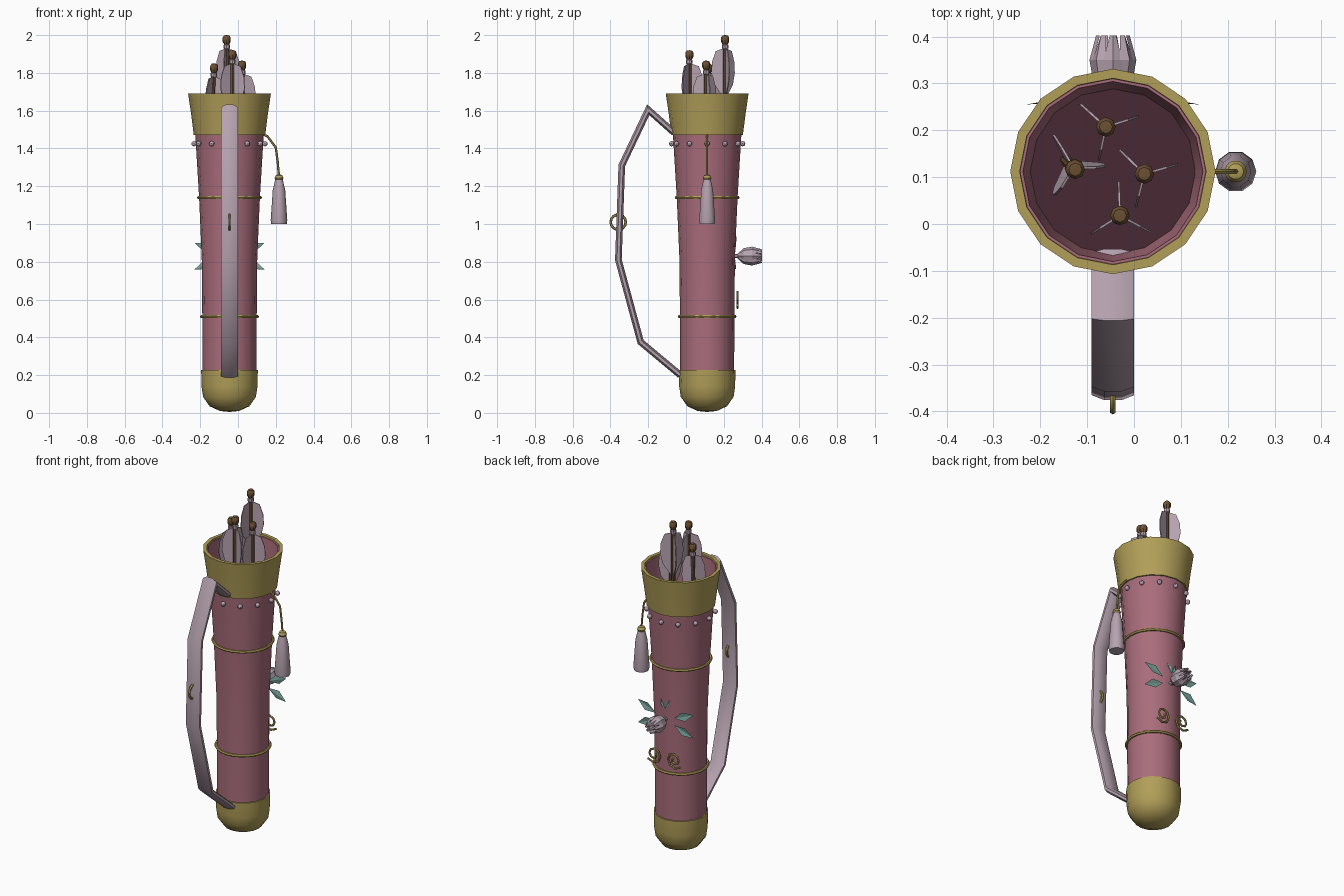
import bpy, bmesh, math
from mathutils import Vector, Matrix

if "Cube" in bpy.data.objects:
    bpy.data.objects.remove(bpy.data.objects["Cube"])

CX, CY = -0.045, 0.112          # quiver axis


def material(name, rgb):
    m = bpy.data.materials.new(name)
    m.diffuse_color = (*rgb, 1)
    m.use_nodes = True
    m.node_tree.nodes["Principled BSDF"].inputs["Base Color"].default_value = m.diffuse_color
    return m


PINK = material("dusty_pink", (0.40, 0.152, 0.20))
GOLD = material("antique_gold", (0.44, 0.345, 0.098))
LILAC = material("pale_lilac", (0.47, 0.365, 0.43))
TEAL = material("leaf_teal", (0.19, 0.376, 0.328))
DARK = material("dark_maroon", (0.065, 0.023, 0.034))
BROWN = material("wood_brown", (0.15, 0.08, 0.033))


def finish(name, bm, mat, smooth=40, recalc=True):
    if recalc:
        bmesh.ops.recalc_face_normals(bm, faces=bm.faces)
    me = bpy.data.meshes.new(name)
    bm.to_mesh(me)
    bm.free()
    me.materials.append(mat)
    ob = bpy.data.objects.new(name, me)
    bpy.context.collection.objects.link(ob)
    if smooth:
        bpy.ops.object.select_all(action='DESELECT')
        ob.select_set(True)
        bpy.context.view_layer.objects.active = ob
        bpy.ops.object.shade_smooth_by_angle(angle=math.radians(smooth))
    return ob


def lathe(name, profile, mat, sides=16, at=(CX, CY, 0), tilt=None):
    """Revolve (radius, z) points about a vertical axis."""
    bm = bmesh.new()
    rings = []
    for r, z in profile:
        if r == 0:
            rings.append([bm.verts.new((0, 0, z))])
        else:
            rings.append([bm.verts.new((r * math.cos(2 * math.pi * k / sides),
                                        r * math.sin(2 * math.pi * k / sides), z)) for k in range(sides)])
    for a, b in zip(rings, rings[1:]):
        for k in range(sides):
            j = (k + 1) % sides
            quad = [a[k % len(a)], a[j % len(a)], b[j % len(b)], b[k % len(b)]]
            bm.faces.new(list(dict.fromkeys(quad)))
    if tilt:
        bm.transform(tilt)
    bm.transform(Matrix.Translation(at))
    return finish(name, bm, mat)


def sweep(name, pts, normal, rn, rp, mat, sides=8, closed=False):
    """Sweep an ellipse along a planar path; rn is along the plane normal, rp in the plane."""
    bm = bmesh.new()
    pts, n = [Vector(p) for p in pts], Vector(normal)
    rings, N = [], len(pts)
    for i, p in enumerate(pts):
        a = pts[i - 1] if i or closed else p
        b = pts[(i + 1) % N] if i < N - 1 or closed else p
        d1, d2 = (p - a).normalized(), (b - p).normalized()
        t = (d1 + d2).normalized()
        side = n.cross(t) / max(0.6, t.dot(d1 if d1.length else d2))
        rings.append([bm.verts.new(p + n * rn * math.cos(q) + side * rp * math.sin(q))
                      for q in (2 * math.pi * (k + 0.5) / sides for k in range(sides))])
    for i in range(N if closed else N - 1):
        a, b = rings[i], rings[(i + 1) % N]
        for k in range(sides):
            j = (k + 1) % sides
            bm.faces.new((a[k], a[j], b[j], b[k]))
    if not closed:
        bm.faces.new(rings[0])
        bm.faces.new(rings[-1])
    return finish(name, bm, mat)


def circle(c, r, u, v, n):
    c, u, v = Vector(c), Vector(u), Vector(v)
    return [c + u * r * math.cos(2 * math.pi * k / n) + v * r * math.sin(2 * math.pi * k / n) for k in range(n)]


# Quiver body, caps and opening
lathe("quiver_body", [(0.143, 0.18), (0.144, 0.5), (0.147, 0.82), (0.161, 1.14), (0.181, 1.47),
                      (0.198, 1.68), (0.192, 1.68), (0.176, 1.47), (0.172, 1.42)], PINK)
lathe("bottom_cap", [(0, 0.005), (0.05, 0.01), (0.105, 0.035), (0.14, 0.085), (0.148, 0.14),
                     (0.15, 0.228), (0.14, 0.228)], GOLD)
lathe("top_collar", [(0.178, 1.47), (0.189, 1.47), (0.203, 1.58), (0.219, 1.69), (0.199, 1.69), (0.196, 1.66)], GOLD)
lathe("inner_floor", [(0, 1.475), (0.179, 1.475)], DARK)

# Gold bands and stud row
for nm, r, z in (("upper_band", 0.164, 1.14), ("lower_band", 0.148, 0.51)):
    sweep(nm, circle((CX, CY, z), r, (1, 0, 0), (0, 1, 0), 24), (0, 0, 1), 0.008, 0.008, GOLD, 6, True)
for k in range(12):
    bm = bmesh.new()
    a = k * math.pi / 6
    bmesh.ops.create_uvsphere(bm, u_segments=8, v_segments=6, radius=0.014, matrix=Matrix.Translation(
        (CX + 0.188 * math.cos(a), CY + 0.188 * math.sin(a), 1.425)))
    finish(f"stud_{k}", bm, LILAC)

# Carrying strap with a gold ring
path = [(-0.03, 0.2), (-0.24, 0.375), (-0.358, 0.81), (-0.34, 1.31), (-0.2, 1.605), (-0.065, 1.485)]
sweep("strap", [(CX, y, z) for y, z in path], (1, 0, 0), 0.049, 0.019, LILAC)
sweep("strap_ring", circle((CX, -0.359, 1.01), 0.04, (0, 1, 0), (0, 0, 1), 14), (1, 0, 0), 0.007, 0.007, GOLD, 6, True)

# Hanging tassel
TX, TY = 0.217, 0.112
sweep("tassel_cord", [(0.13, TY, 1.475), (0.155, TY, 1.465), (0.2, TY, 1.405), (0.21, TY, 1.33), (TX, TY, 1.25)],
      (0, 1, 0), 0.006, 0.006, GOLD, 6)
lathe("tassel_knot", [(0, 1.265), (0.017, 1.258), (0.024, 1.243), (0.017, 1.228), (0, 1.22)], GOLD, 10, (TX, TY, 0))
lathe("tassel", [(0, 1.24), (0.02, 1.235), (0.033, 1.18), (0.037, 1.12), (0.044, 1.02), (0.041, 1.0), (0, 1.0)],
      LILAC, 10, (TX, TY, 0))

# Arrows: nock position, twist of the feathers, lean
FEATHER = [(0.008, -0.07), (0.05, -0.085), (0.07, -0.14), (0.074, -0.2), (0.06, -0.26), (0.008, -0.33)]
arrows = [(-0.06, 0.207, 2.0, 18, 0), (0.022, 0.107, 1.865, 16, 0),
          (-0.03, 0.018, 1.92, 92, 0), (-0.125, 0.116, 1.85, 0, 3)]
for i, (x, y, z, twist, lean) in enumerate(arrows):
    rot = Matrix.Rotation(math.radians(lean), 4, 'Y') @ Matrix.Rotation(math.radians(lean), 4, 'X')
    at = (x, y, z)
    lathe(f"arrow_shaft_{i}", [(0, 1.46 - z), (0.012, 1.46 - z), (0.012, -0.05), (0, -0.05)], BROWN, 8, at, rot)
    lathe(f"arrow_wrap_{i}", [(0.01, -0.075), (0.017, -0.07), (0.017, -0.052), (0.01, -0.048)], LILAC, 8, at, rot)
    lathe(f"arrow_nock_{i}", [(0, -0.052), (0.013, -0.05), (0.021, -0.035), (0.021, -0.012), (0.014, -0.002), (0, 0)],
          BROWN, 8, at, rot)
    bm = bmesh.new()
    for k in range(3):
        turn = Matrix.Translation(at) @ rot @ Matrix.Rotation(math.radians(twist + 120 * k), 4, 'Z')
        face = bm.faces.new([bm.verts.new(turn @ Vector((r, -0.0025, h))) for r, h in FEATHER])
        ext = bmesh.ops.extrude_face_region(bm, geom=[face], use_keep_orig=True)
        bmesh.ops.translate(bm, vec=turn.to_3x3() @ Vector((0, 0.005, 0)),
                            verts=[g for g in ext["geom"] if isinstance(g, bmesh.types.BMVert)])
    finish(f"arrow_feathers_{i}", bm, LILAC, 30)

# Flower on the back: two layers of ridged petals around the y axis
FZ = 0.83
bm = bmesh.new()
for count, size, off in ((8, 1.0, 0), (5, 0.55, 0.3)):
    for k in range(count):
        turn = Matrix.Translation((CX, 0, FZ)) @ Matrix.Rotation(2 * math.pi * k / count + off, 4, 'Y')
        rows = []
        for y, r, w in ((0.27, 0.010, 0.004), (0.305, 0.042, 0.016), (0.35, 0.05, 0.02), (0.402, 0.036, 0.007)):
            rows.append([bm.verts.new(turn @ Vector((s * w * size, y, (r - 0.008 * abs(s)) * size))) for s in (-1, 0, 1)])
        for a, b in zip(rows, rows[1:]):
            for j in range(2):
                bm.faces.new((a[j], a[j + 1], b[j + 1], b[j]))
finish("flower_petals", bm, LILAC, 25)
sweep("flower_stem", [(CX, 0.24, FZ), (CX, 0.3, FZ)], (1, 0, 0), 0.012, 0.012, LILAC, 8)


# Leaves: folded diamonds from base to tip in the back plane
def leaf(name, base, tip, width, y0, y1):
    bm = bmesh.new()
    b, t = Vector((CX + base[0], y0, FZ + base[1])), Vector((CX + tip[0], y1, FZ + tip[1]))
    side = (t - b).cross(Vector((0, 1, 0))).normalized() * width
    mid = b.lerp(t, 0.5)
    vb, vt = bm.verts.new(b), bm.verts.new(t)
    l, r = bm.verts.new(mid + side + Vector((0, 0.006, 0))), bm.verts.new(mid - side + Vector((0, 0.006, 0)))
    bm.faces.new((vb, l, vt))
    bm.faces.new((vb, vt, r))
    finish(name, bm, TEAL, 0)


for s, nm in ((-1, "left"), (1, "right")):
    leaf(f"upper_leaf_{nm}", (0.06 * s, 0.02), (0.185 * s, 0.07), 0.026, 0.262, 0.255)
    leaf(f"lower_leaf_{nm}", (0.06 * s, -0.02), (0.185 * s, -0.07), 0.026, 0.262, 0.255)
    leaf(f"top_leaf_{nm}", (0.0, 0.06), (0.028 * s, 0.12), 0.012, 0.262, 0.262)

# Gold scrolls under the flower
for s, nm in ((-1, "left"), (1, "right")):
    pts = []
    for k in range(13):
        a = math.radians(-140 + 45 * k)
        r = 0.052 - 0.0033 * k
        pts.append((CX + s * (0.068 - r * math.cos(a)), 0.272, 0.605 + r * math.sin(a)))
    sweep(f"scroll_{nm}", pts, (0, 1, 0), 0.006, 0.006, GOLD, 6)
